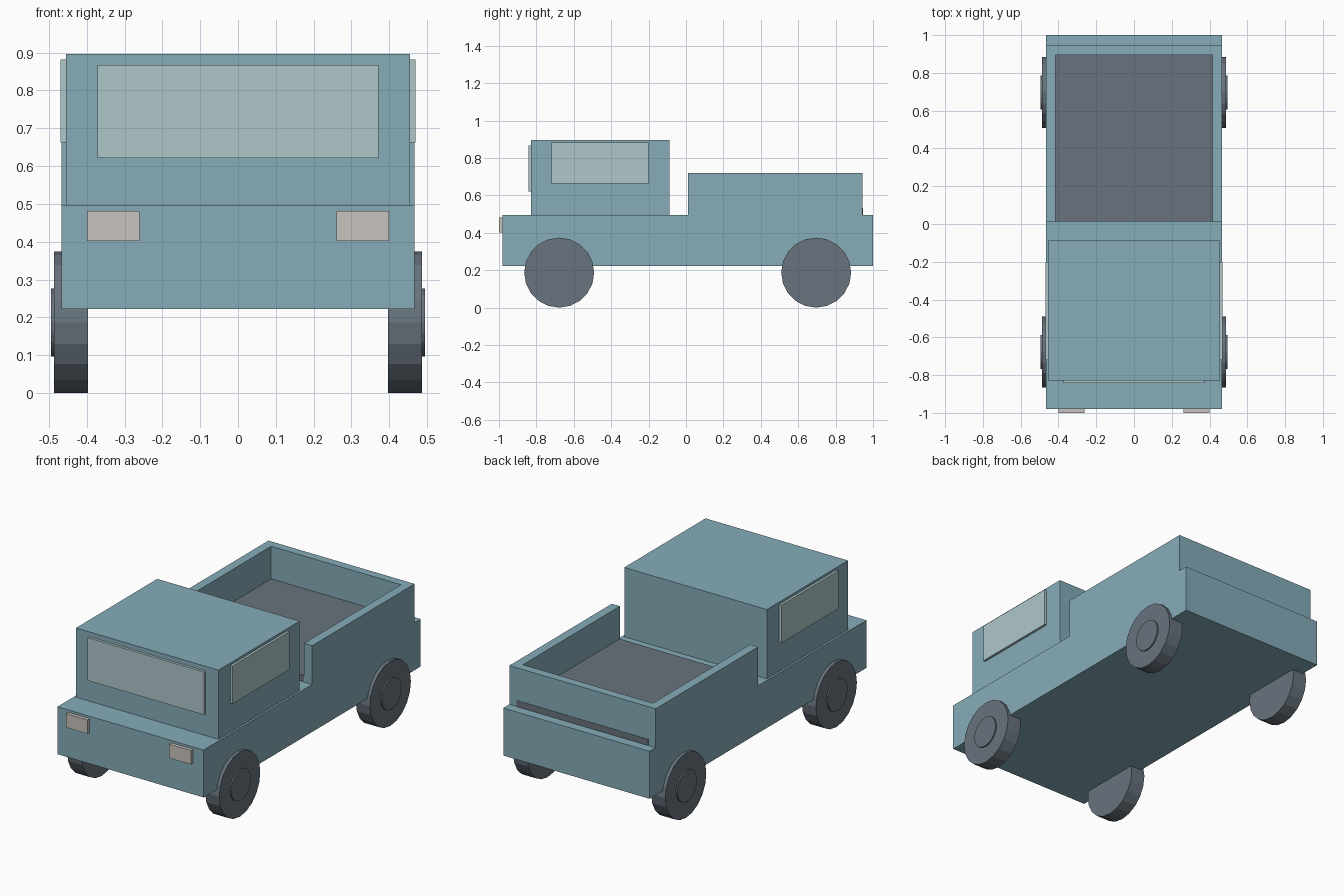
import bpy, bmesh, math
from mathutils import Matrix

if "Cube" in bpy.data.objects:
    bpy.data.objects.remove(bpy.data.objects["Cube"])


def material(name, rgb):
    m = bpy.data.materials.new(name)
    m.diffuse_color = (*rgb, 1.0)
    m.use_nodes = True
    m.node_tree.nodes["Principled BSDF"].inputs["Base Color"].default_value = m.diffuse_color
    return m


PAINT = material("blue_paint", (0.24, 0.415, 0.485))
DARK = material("dark_grey", (0.138, 0.171, 0.205))
GLASS = material("pale_glass", (0.43, 0.57, 0.59))
LAMP = material("warm_lamp", (0.58, 0.55, 0.51))


def finish(name, bm, mat):
    me = bpy.data.meshes.new(name)
    bm.to_mesh(me)
    bm.free()
    me.materials.append(mat)
    ob = bpy.data.objects.new(name, me)
    bpy.context.collection.objects.link(ob)
    return ob


def box(name, xs, ys, zs, mat):
    """Box between the given limits on each axis."""
    bm = bmesh.new()
    bmesh.ops.create_cube(bm, size=1)
    for v in bm.verts:
        for i, (a, b) in enumerate((xs, ys, zs)):
            v.co[i] = (a + b) / 2 + v.co[i] * (b - a)
    return finish(name, bm, mat)


def disc(name, x0, x1, y, z, r, mat, sides=20):
    """Cylinder lying along x."""
    bm = bmesh.new()
    place = Matrix.Translation(((x0 + x1) / 2, y, z)) @ Matrix.Rotation(math.pi / 2, 4, 'Y')
    bmesh.ops.create_cone(bm, cap_ends=True, segments=sides, radius1=r, radius2=r,
                          depth=abs(x1 - x0), matrix=place)
    return finish(name, bm, mat)


# Chassis and cab
box("lower_body", (-0.467, 0.467), (-0.98, 1.0), (0.222, 0.496), PAINT)
box("cab", (-0.455, 0.455), (-0.828, -0.087), (0.49, 0.896), PAINT)
box("windshield", (-0.372, 0.372), (-0.843, -0.82), (0.621, 0.868), GLASS)

# Cargo bed: floor slightly proud of the tailgate at its base
box("bed_floor", (-0.42, 0.42), (0.012, 0.946), (0.49, 0.532), DARK)
box("tailgate", (-0.416, 0.416), (0.895, 0.944), (0.49, 0.72), PAINT)

# Parts repeated on both sides
for s, side in ((-1, "left"), (1, "right")):
    def span(a, b):
        return tuple(sorted((s * a, s * b)))
    box(side + "_bed_wall", span(0.415, 0.467), (0.01, 0.944), (0.49, 0.72), PAINT)
    box(side + "_window", span(0.45, 0.469), (-0.72, -0.2), (0.663, 0.882), GLASS)
    box(side + "_headlight", span(0.261, 0.399), (-1.0, -0.97), (0.402, 0.482), LAMP)
    for y, end in ((-0.678, "front"), (0.696, "rear")):
        disc(f"{end}_{side}_wheel", s * 0.396, s * 0.486, y, 0.187, 0.187, DARK)
        disc(f"{end}_{side}_hub", s * 0.47, s * 0.494, y, 0.187, 0.09, DARK)
